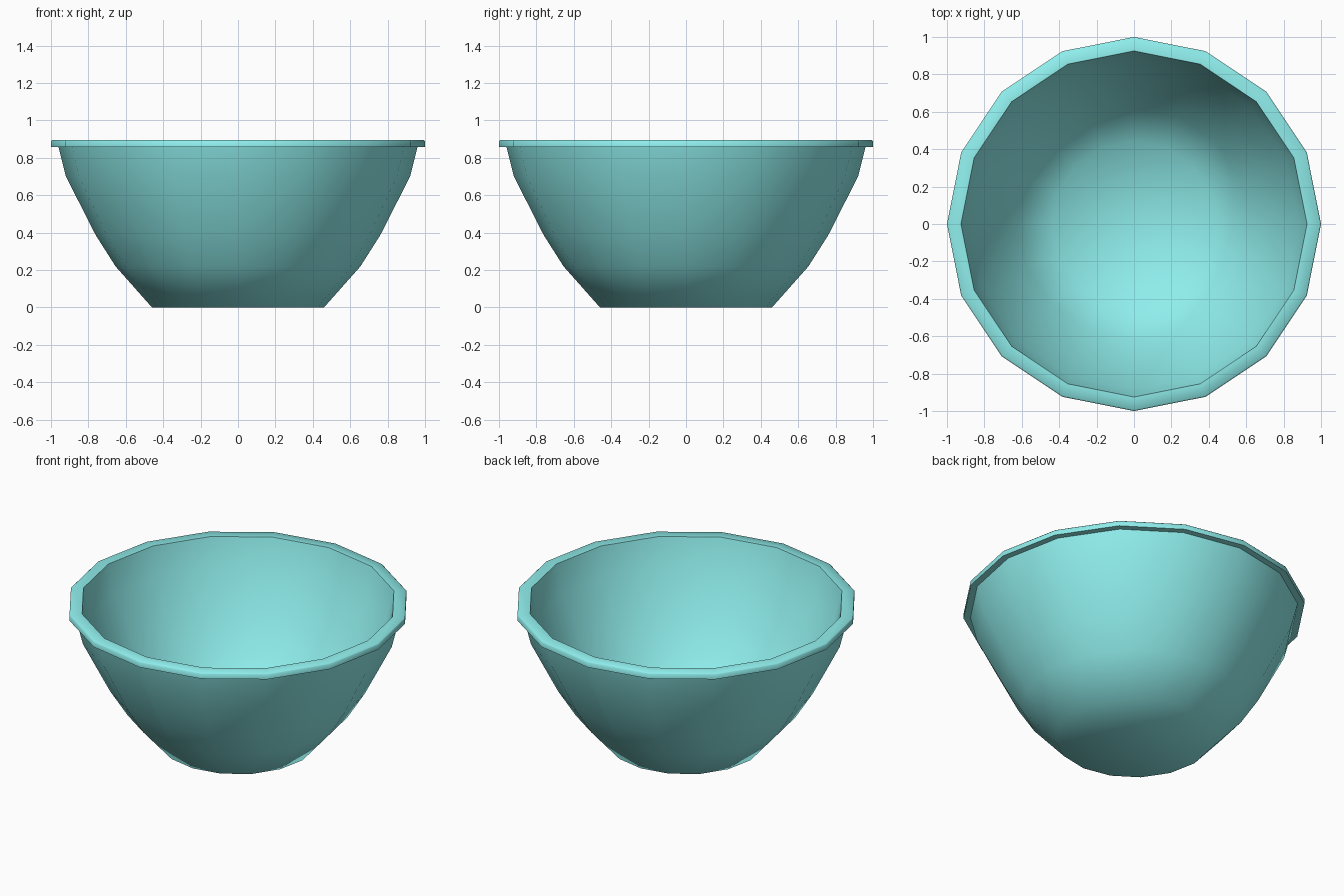
import bpy, bmesh
from math import radians

if "Cube" in bpy.data.objects:
    bpy.data.objects.remove(bpy.data.objects["Cube"])

# Closed cross-section of the bowl (radius, height): base, outer wall, rim, inner wall, floor
profile = [(0, 0), (0.46, 0), (0.655, 0.22), (0.76, 0.385), (0.92, 0.70), (0.96, 0.858),
           (1.0, 0.858), (1.0, 0.888), (0.993, 0.895), (0.925, 0.895),
           (0.882, 0.715), (0.725, 0.408), (0.62, 0.245), (0.44, 0.04), (0, 0.04)]

# Lathe the section into 16 sides
bm = bmesh.new()
verts = [bm.verts.new((r, 0, z)) for r, z in profile]
edges = [bm.edges.new(pair) for pair in zip(verts, verts[1:])]
bmesh.ops.spin(bm, geom=verts + edges, cent=(0, 0, 0), axis=(0, 0, 1),
               angle=radians(360), steps=16)
bmesh.ops.remove_doubles(bm, verts=bm.verts, dist=1e-4)
bmesh.ops.recalc_face_normals(bm, faces=bm.faces)

mesh = bpy.data.meshes.new("bowl")
bm.to_mesh(mesh)
bm.free()
bowl = bpy.data.objects.new("bowl", mesh)
bpy.context.collection.objects.link(bowl)

# Turquoise glaze
glaze = bpy.data.materials.new("turquoise")
glaze.diffuse_color = (0.275, 0.855, 0.84, 1)
glaze.use_nodes = True
glaze.node_tree.nodes["Principled BSDF"].inputs["Base Color"].default_value = glaze.diffuse_color
mesh.materials.append(glaze)

# Smooth walls, crisp rim edges
bpy.context.view_layer.objects.active = bowl
bowl.select_set(True)
bpy.ops.object.shade_smooth_by_angle(angle=radians(60))
